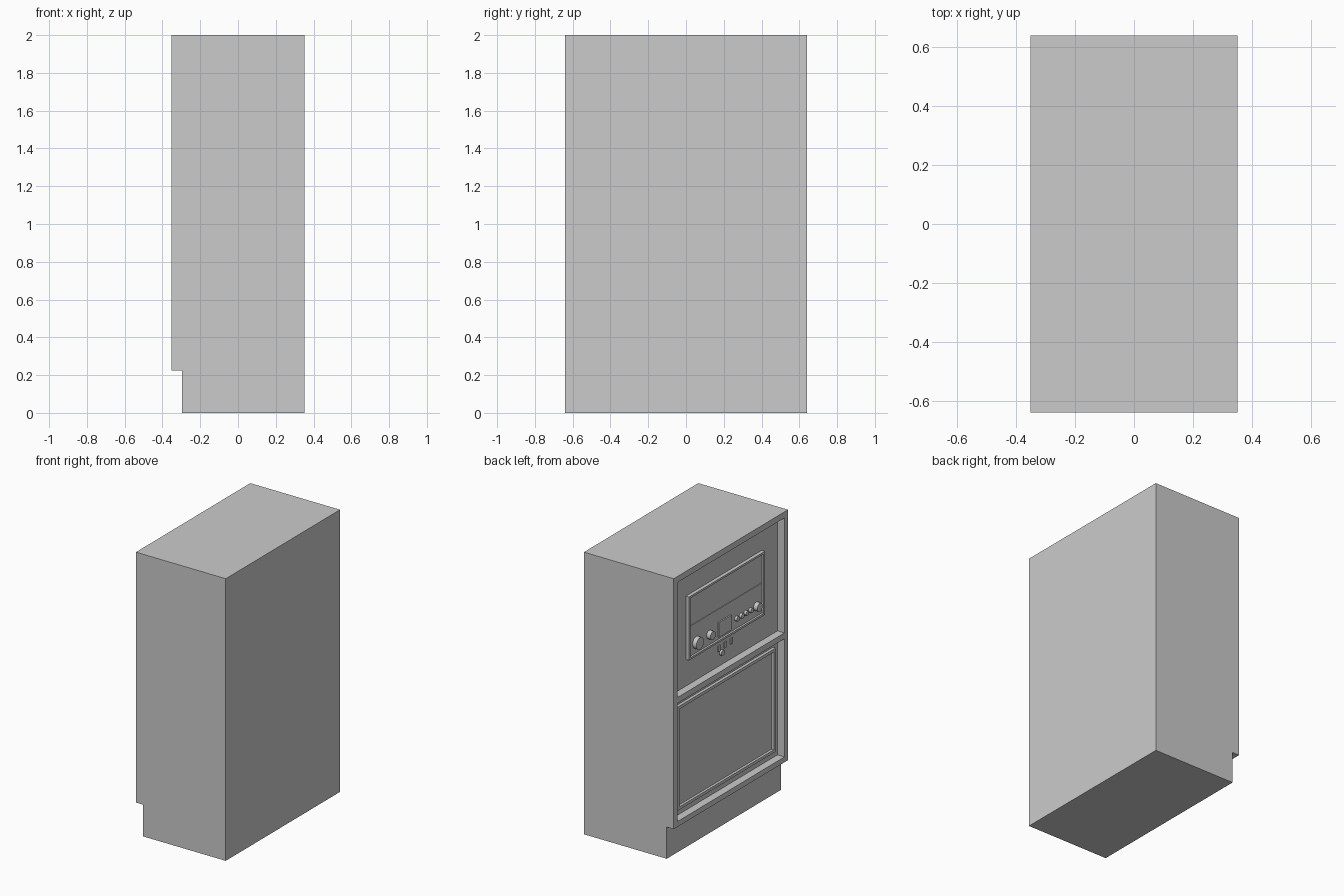
import bpy, bmesh, math
from mathutils import Matrix, Vector

old = bpy.data.objects.get("Cube")
if old:
    bpy.data.objects.remove(old, do_unlink=True)

GREY = (0.6, 0.6, 0.6, 1)
grey = bpy.data.materials.new("light grey")
grey.use_nodes = True
grey.diffuse_color = GREY
grey.node_tree.nodes["Principled BSDF"].inputs["Base Color"].default_value = GREY

HX, HY, TOP = 0.352, 0.64, 2.0      # half width, half depth, height
BACK = -HX + 0.055                  # plane behind the openings, also the kick board
KICK = 0.225


def finish(name, bm):
    bmesh.ops.recalc_face_normals(bm, faces=bm.faces)
    mesh = bpy.data.meshes.new(name)
    bm.to_mesh(mesh)
    bm.free()
    mesh.materials.append(grey)
    obj = bpy.data.objects.new(name, mesh)
    bpy.context.collection.objects.link(obj)
    return obj


def box_mesh(x, y, z):
    bm = bmesh.new()
    size = Vector((x[1] - x[0], y[1] - y[0], z[1] - z[0]))
    mid = Vector((sum(x), sum(y), sum(z))) / 2
    bmesh.ops.create_cube(bm, size=1, matrix=Matrix.LocRotScale(mid, None, size))
    bm.normal_update()
    return bm


def box(name, x, y, z):
    return finish(name, box_mesh(x, y, z))


def rimmed_panel(name, front, half, z, rim, recess):
    """Plate on the back plane with a raised rim around a sunken middle."""
    bm = box_mesh((front, BACK), (-half, half), z)
    face = min(bm.faces, key=lambda f: f.calc_center_median().x)
    bmesh.ops.inset_individual(bm, faces=[face], thickness=rim)
    middle = bmesh.ops.extrude_discrete_faces(bm, faces=[face])["faces"][0]
    bmesh.ops.translate(bm, verts=middle.verts[:], vec=(recess, 0, 0))
    return finish(name, bm)


def knob(name, y, z, radius, base, front):
    bm = bmesh.new()
    place = Matrix.Translation(((base + front) / 2, y, z)) @ Matrix.Rotation(math.pi / 2, 4, 'Y')
    bmesh.ops.create_cone(bm, cap_ends=True, segments=24, radius1=radius, radius2=radius,
                          depth=abs(base - front), matrix=place)
    obj = finish(name, bm)
    bpy.ops.object.select_all(action='DESELECT')
    obj.select_set(True)
    bpy.context.view_layer.objects.active = obj
    bpy.ops.object.shade_smooth_by_angle()


# Cabinet body: side profile with toe notch, extruded through the depth
bm = bmesh.new()
profile = [(HX, 0), (HX, TOP), (-HX, TOP), (-HX, KICK), (BACK, KICK), (BACK, 0)]
face = bm.faces.new([bm.verts.new((x, -HY, z)) for x, z in profile])
side = bmesh.ops.extrude_face_region(bm, geom=[face], use_keep_orig=True)
bmesh.ops.translate(bm, vec=(0, 2 * HY, 0),
                    verts=[v for v in side["geom"] if isinstance(v, bmesh.types.BMVert)])
cabinet = finish("cabinet", bm)

# Two recessed openings in the cabinet face
for name, z in (("upper_cutter", (1.142, 1.957)), ("lower_cutter", (0.263, 1.1))):
    cutter = box(name, (-HX - 0.1, BACK), (-HY + 0.04, HY - 0.04), z)
    cutter.hide_render = True
    mod = cabinet.modifiers.new(name, 'BOOLEAN')
    mod.operation = 'DIFFERENCE'
    mod.solver = 'EXACT'
    mod.object = cutter
    bpy.context.view_layer.objects.active = cabinet
    bpy.ops.object.modifier_apply(modifier=name)
    bpy.data.objects.remove(cutter, do_unlink=True)

# Lower door and upper appliance panel
rimmed_panel("lower_door", -HX + 0.034, 0.55, (0.31, 1.045), 0.03, 0.018)
rimmed_panel("appliance_panel", -HX + 0.03, 0.425, (1.33, 1.78), 0.02, 0.014)

# Control strip with display, knobs and buttons
STRIP = -HX + 0.04
ROW = 1.42
box("control_strip", (STRIP, STRIP + 0.006), (-0.405, 0.405), (1.35, 1.56))
box("display", (STRIP - 0.01, STRIP), (-0.048, 0.088), (ROW - 0.055, ROW + 0.05))
for name, y, radius in (("large_knob", 0.33, 0.042), ("middle_knob", 0.185, 0.03),
                        ("end_knob", -0.34, 0.03)):
    knob(name, y, ROW, radius, STRIP, STRIP - 0.03)
for i in range(4):
    knob(f"button_{i + 1}", -0.115 - 0.052 * i, ROW, 0.017, STRIP, STRIP - 0.018)

# Small latch and tabs below the appliance panel
knob("latch", 0.03, 1.23, 0.02, BACK, BACK - 0.015)
for i in range(3):
    y = 0.06 - 0.07 * i
    box(f"tab_{i + 1}", (BACK - 0.008, BACK), (y - 0.012, y + 0.012), (1.25, 1.29))
